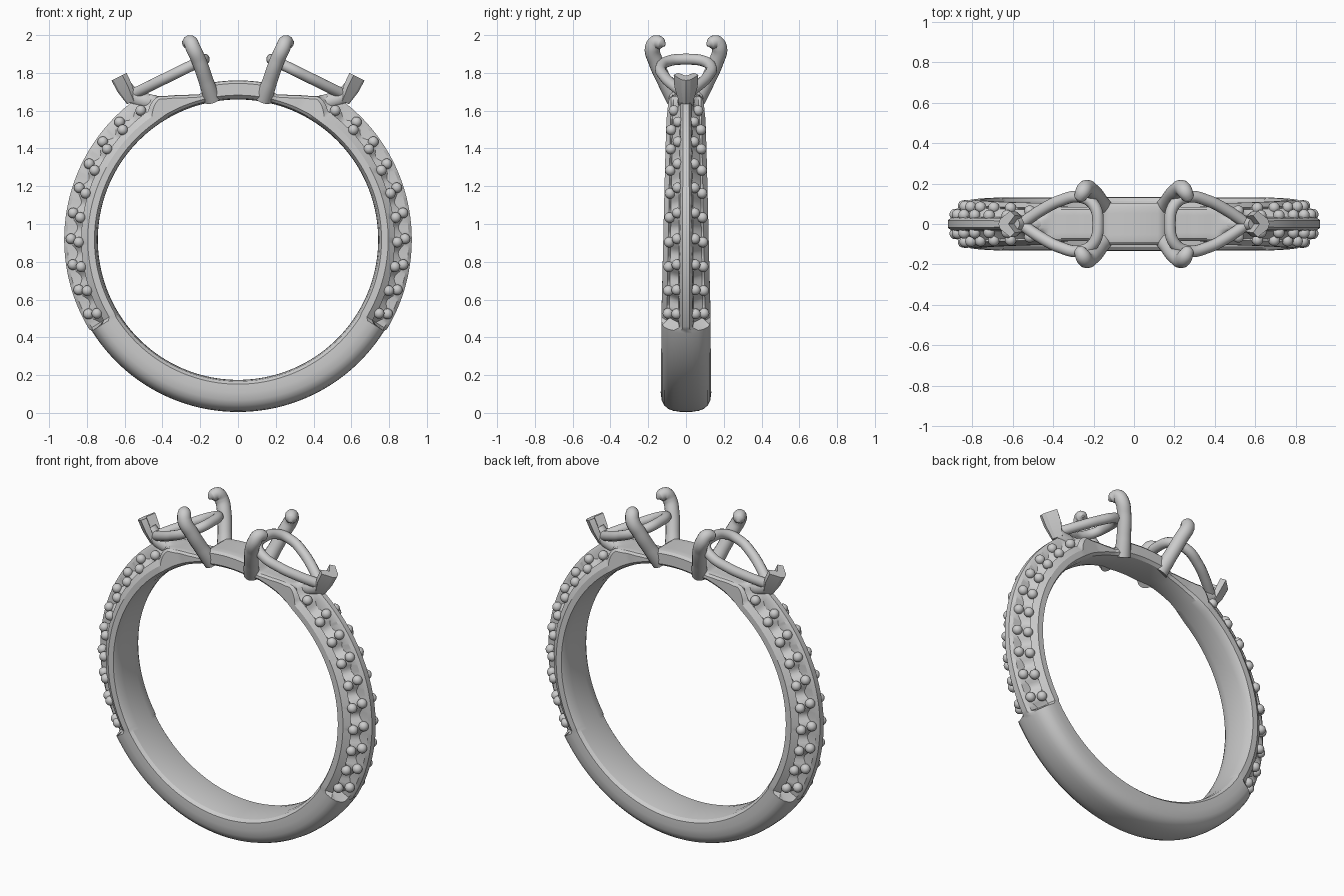
import bpy, bmesh, math
from mathutils import Vector, Matrix

if "Cube" in bpy.data.objects:
    bpy.data.objects.remove(bpy.data.objects["Cube"])

CZ = 0.917                      # centre height of the finger hole
PITCH, FIRST = 8.9, 117.0       # bead stations, degrees measured from the top


def finish(ob, angle=35):
    bpy.ops.object.select_all(action='DESELECT')
    ob.select_set(True)
    bpy.context.view_layer.objects.active = ob
    if ob.type == 'CURVE':
        bpy.ops.object.convert(target='MESH')
        ob = bpy.context.view_layer.objects.active
    bpy.ops.object.shade_smooth_by_angle(angle=math.radians(angle))
    return ob


def from_bmesh(name, bm, angle=35):
    bmesh.ops.recalc_face_normals(bm, faces=bm.faces)
    me = bpy.data.meshes.new(name)
    bm.to_mesh(me)
    bm.free()
    ob = bpy.data.objects.new(name, me)
    bpy.context.collection.objects.link(ob)
    return finish(ob, angle)


def tube(name, pts, radii, cyclic=False, sharp=()):
    cu = bpy.data.curves.new(name, 'CURVE')
    cu.dimensions = '3D'
    cu.bevel_depth = 1.0
    cu.bevel_resolution = 5
    cu.use_fill_caps = True
    cu.resolution_u = 10
    sp = cu.splines.new('BEZIER')
    sp.bezier_points.add(len(pts) - 1)
    sp.use_cyclic_u = cyclic
    for i, (bp, p, r) in enumerate(zip(sp.bezier_points, pts, radii)):
        bp.co, bp.radius = p, r
        bp.handle_left_type = bp.handle_right_type = 'VECTOR' if i in sharp else 'AUTO'
    ob = bpy.data.objects.new(name, cu)
    bpy.context.collection.objects.link(ob)
    return finish(ob, 50)


def lerp_table(table, t):
    for (a, va), (b, vb) in zip(table, table[1:]):
        if t <= b:
            return va + (vb - va) * (t - a) / (b - a)
    return table[-1][1]


# Band: half cross-sections (y, radius) that change around the ring
OUTER = [(0, .843), (9, .843), (11, .83), (14.5, .795), (20, .815), (27, .853),
         (31, .885), (36, .92), (180, .92)]
WIDTH = [(0, .105), (10, .105), (15, .085), (25, .085), (36, .103), (120, .13), (180, .134)]
COMFORT = [(.85, .75), (.5, .743), (0, .742)]


def section(phi):
    w, R = lerp_table(WIDTH, phi), lerp_table(OUTER, phi)
    flat = [(0, R), (.2, R), (.35, R), (.5, R), (.7, R), (.85, R - .003),
            (.98, R - .016), (1, .765)] + COMFORT
    # dips between bead stations form the stone seats
    wave = .5 - .5 * math.cos(2 * math.pi * (phi - FIRST) / PITCH)
    d = .012 + .035 * wave
    knife = [(0, .92), (.15, .92), (.27, .903), (.31, .898 - d), (.68, .848 - d),
             (.78, .83), (1, .795), (1, .76)] + COMFORT
    round_ = [(0, .912), (.25, .911), (.5, .906), (.7, .896), (.87, .876),
              (.96, .85), (1, .81), (.98, .765)] + COMFORT
    if phi > 121:
        s = round_
    else:
        k = min(max((phi - 29) / 6, 0), 1)
        s = [(a[0] + (b[0] - a[0]) * k, a[1] + (b[1] - a[1]) * k)
             for a, b in zip(flat, knife)]
    return [(y * w, r) for y, r in s]


bm = bmesh.new()
rings = []
for deg in range(-180, 180):
    half = section(abs(deg))
    loop = half + [(-y, r) for y, r in half[-2:0:-1]]
    a = math.radians(deg)
    rings.append([bm.verts.new((r * math.sin(a), y, CZ + r * math.cos(a))) for y, r in loop])
n = len(rings[0])
for i, A in enumerate(rings):
    B = rings[(i + 1) % len(rings)]
    for j in range(n):
        bm.faces.new((A[j], A[(j + 1) % n], B[(j + 1) % n], B[j]))
from_bmesh("band", bm, 32)

# Beads: pairs on each slope at every station, plus a single one at the top
spots = []
for k in range(9):
    phi = FIRST - PITCH * k
    spots += [(phi - .6, .39, .884), (phi + .6, .74, .843)]
spots.append((37, .62, .856))
bm = bmesh.new()
for phi, f, r in spots:
    y, a = f * lerp_table(WIDTH, phi), math.radians(phi)
    for sx in (-1, 1):
        for sy in (-1, 1):
            pos = (sx * r * math.sin(a), sy * y, CZ + r * math.cos(a))
            bmesh.ops.create_icosphere(bm, subdivisions=3, radius=.028,
                                       matrix=Matrix.Translation(pos))
from_bmesh("beads", bm, 60)

# Pear settings, one each side
for sx, side in ((-1, "left"), (1, "right")):
    # tilted pear-shaped gallery rail
    half = [(.455, .07), (.365, .115), (.27, .134), (.2, .095)]
    plan = [(.56, 0)] + half + [(.178, 0)] + [(x, -y) for x, y in half[::-1]]
    pts = [(sx * x, y, 1.695 + (.54 - x) * .49) for x, y in plan]
    tube(side + "_pear_rail", pts, [.029] * len(pts), True, (0,))

    # two claws at the round end
    for sy, end in ((-1, "front"), (1, "back")):
        path = [(.135, .06, 1.66), (.17, .115, 1.76), (.205, .16, 1.86),
                (.237, .178, 1.93), (.252, .16, 1.962), (.268, .13, 1.955), (.276, .112, 1.945)]
        tube(f"{side}_{end}_claw", [(sx * x, sy * y, z) for x, y, z in path],
             [.046, .04, .04, .04, .038, .031, .006])

    # chevron prong at the pointed end
    nrm = Vector((sx * .447, 0, .894))
    out = Vector((sx * .894, 0, -.447))
    top = Vector((sx * .63, 0, 1.78))
    prof = [(.045, 0), (.035, .025), (-.02, .065), (-.045, .042), (-.01, 0)]
    prof += [(u, -y) for u, y in prof[3:0:-1]]
    order = prof[:5] + prof[5:]
    bm = bmesh.new()
    rows = []
    for depth, s in ((0, 1), (.07, .95), (.15, .6)):
        rows.append([bm.verts.new(top - nrm * depth + out * u * s + Vector((0, y * s, 0)))
                     for u, y in order])
    for A, B in zip(rows, rows[1:]):
        for j in range(8):
            bm.faces.new((A[j], A[(j + 1) % 8], B[(j + 1) % 8], B[j]))
    bm.faces.new(rows[0])
    bm.faces.new(rows[-1])
    from_bmesh(side + "_tip_prong", bm, 30)

    # root that blends the tip prong into the shoulder
    root = [(.40, 0, 1.635), (.49, 0, 1.65), (.55, 0, 1.675), (.59, 0, 1.73)]
    tube(side + "_prong_root", [(sx * x, y, z) for x, y, z in root], [.035, .045, .042, .03])
